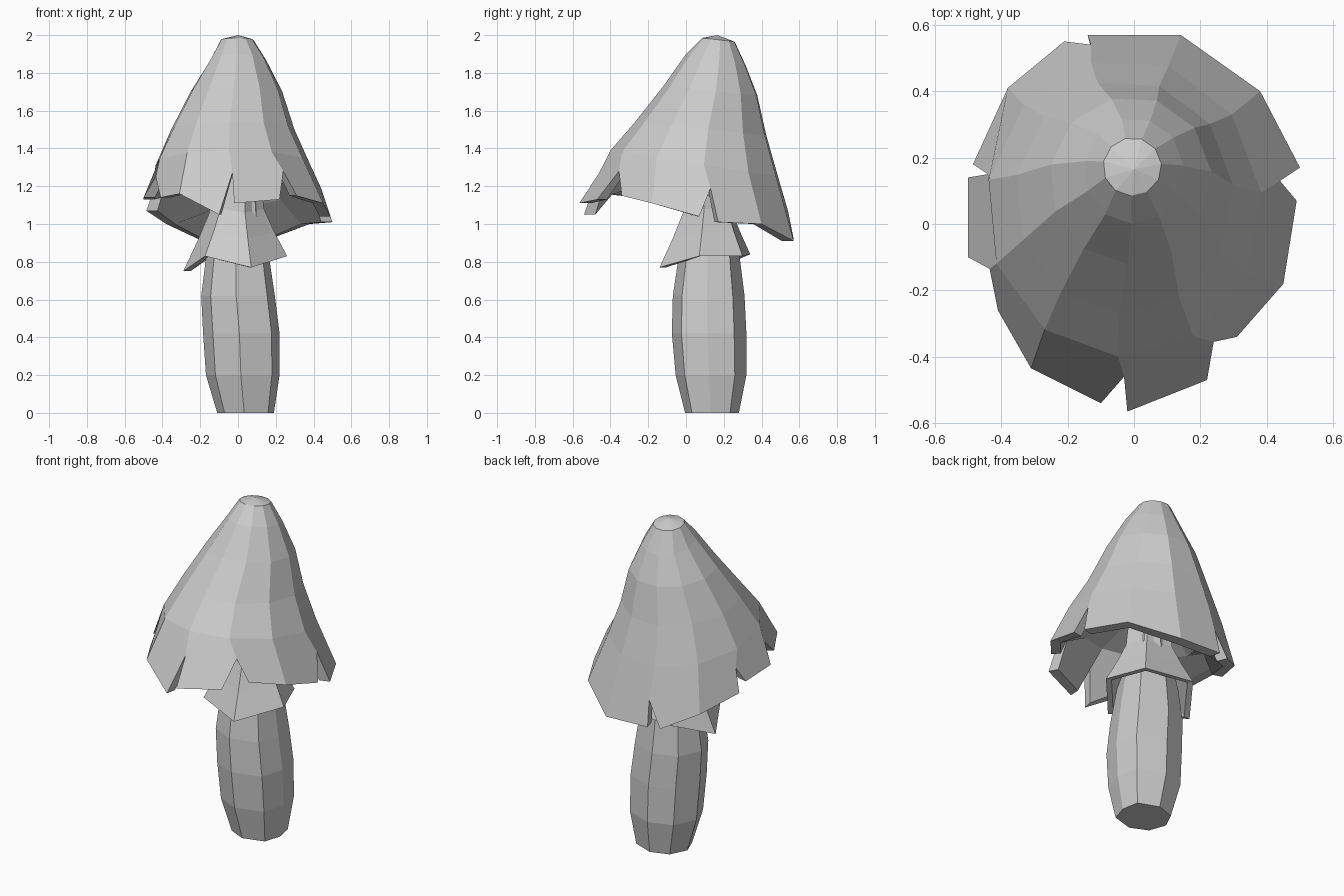
import bpy
import bmesh
import math

cube = bpy.data.objects.get("Cube")
if cube:
    bpy.data.objects.remove(cube, do_unlink=True)

# One plain grey for the whole mushroom
GREY = (0.6, 0.6, 0.6, 1.0)
grey = bpy.data.materials.new("plain grey")
grey.use_nodes = True
grey.diffuse_color = GREY
shader = next(n for n in grey.node_tree.nodes if n.type == 'BSDF_PRINCIPLED')
shader.inputs["Base Color"].default_value = GREY
shader.inputs["Roughness"].default_value = 0.8


def finish(name, bm):
    """Turn a bmesh into a flat-shaded object."""
    mesh = bpy.data.meshes.new(name)
    bm.to_mesh(mesh)
    bm.free()
    mesh.materials.append(grey)
    obj = bpy.data.objects.new(name, mesh)
    bpy.context.scene.collection.objects.link(obj)


def add_ring(bm, points):
    return [bm.verts.new(p) for p in points]


def bridge(bm, upper, lower):
    """Join two rings, listed counter-clockwise, with quads facing outwards."""
    count = len(upper)
    for i in range(count):
        k = (i + 1) % count
        bm.faces.new((upper[i], lower[i], lower[k], upper[k]))


# Cap: torn petals, counter-clockwise, each followed by the notch after it
petals = [
    ([(.50, .17, 1.01), (.38, .40, 1.0), (.14, .57, .91), (-.14, .57, .92)], (-.13, .54, 1.07)),
    ([(-.21, .55, .92), (-.38, .41, 1.0), (-.485, .18, 1.07)], (-.44, .15, 1.2)),
    ([(-.50, .14, 1.13), (-.50, -.10, 1.14)], (-.435, -.135, 1.25)),
    ([(-.41, -.26, 1.14), (-.31, -.435, 1.16), (-.10, -.54, 1.05)], (-.03, -.46, 1.27)),
    ([(-.02, -.565, 1.11), (.22, -.47, 1.13)], (.24, -.355, 1.28)),
    ([(.31, -.34, 1.15), (.45, -.18, 1.11), (.49, .07, 1.04)], (.44, .13, 1.19)),
]


def tilted_ring(angles, shift, width, front_y, back_y, front_z, back_z):
    """Oval ring leaning from a front height to a back height."""
    points = []
    for a in angles:
        t = (math.sin(a) + 1) / 2
        points.append((shift + width * math.cos(a),
                       front_y + (back_y - front_y) * t,
                       front_z + (back_z - front_z) * t))
    return points


def inset(p):
    """Matching point on the inner lip of the rim."""
    return (p[0] * .88, p[1] * .89, p[2])


bm = bmesh.new()
notches, panels = [], []
last_notch = petals[-1][1]
for corners, next_notch in petals:
    # Outer and inner vertex for the notch and every corner of the petal
    notch = add_ring(bm, [last_notch, inset(last_notch)])
    rim = [add_ring(bm, [p, inset(p)]) for p in corners]
    for i in range(len(rim) - 1):
        notches.append(notch if i == 0 else None)
        panels.append((rim[i], rim[i + 1]))
    last_notch = next_notch

# Evenly spaced ribs, one at the start of each panel
angles = [2 * math.pi * i / len(panels) + .1 for i in range(len(panels))]
cap_rings = [  # x shift, width, front y, back y, front z, back z
    (-.005, .088, .085, .26, 1.985, 1.965),
    (0, .15, 0, .32, 1.90, 1.84),
    (-.01, .245, -.12, .385, 1.73, 1.68),
    (-.03, .33, -.27, .435, 1.54, 1.47),
    (-.03, .415, -.40, .50, 1.39, 1.25),
]
rings = [add_ring(bm, tilted_ring(angles, *r)) for r in cap_rings]
for upper, lower in zip(rings, rings[1:]):
    bridge(bm, upper, lower)

# Sloping underside from the lip in to the stalk
gill_outer = add_ring(bm, tilted_ring(angles, -.01, .30, -.30, .37, 1.29, 1.09))
gill_inner = add_ring(bm, tilted_ring(angles, 0, .08, .04, .22, 1.37, 1.33))
bridge(bm, gill_outer, gill_inner)

tip = bm.verts.new((0, .165, 2.0))
last = rings[-1]
for i, (start, end) in enumerate(panels):
    k = (i + 1) % len(panels)
    bm.faces.new((tip, rings[0][i], rings[0][k]))
    edge = [pair for pair in (notches[i], start, end, notches[k]) if pair]
    bm.faces.new([last[i]] + [outer for outer, _ in edge] + [last[k]])
    bm.faces.new([gill_outer[k]] + [inner for _, inner in reversed(edge)] + [gill_outer[i]])
    for (outer_a, inner_a), (outer_b, inner_b) in zip(edge, edge[1:]):
        bm.faces.new((outer_a, inner_a, inner_b, outer_b))
finish("cap", bm)

# Stalk: eight-sided, bulging and slightly bent, squarer on its left side
stalk_rings = [  # min x, max x, min y, max y, z
    (-.08, .09, .04, .22, 1.4),
    (-.12, .12, 0, .24, 1.05),
    (-.17, .165, -.04, .285, .82),
    (-.195, .195, -.07, .31, .62),
    (-.185, .22, -.075, .32, .42),
    (-.17, .22, -.055, .32, .2),
    (-.11, .19, -.005, .28, 0),
]
SIDES = 8
turns = [2 * math.pi * i / SIDES - .05 for i in range(SIDES)]
bm = bmesh.new()
rings = []
for x0, x1, y0, y1, z in stalk_rings:
    points = []
    for a in turns:
        across = min(1, max(math.cos(a), 1.18 * math.cos(a)))
        points.append(((x0 + x1) / 2 + (x1 - x0) / 2 * across,
                       (y0 + y1) / 2 + (y1 - y0) / 2 * math.sin(a), z))
    rings.append(add_ring(bm, points))
for upper, lower in zip(rings, rings[1:]):
    bridge(bm, upper, lower)
bm.faces.new(rings[0])
bm.faces.new(rings[-1][::-1])
finish("stalk", bm)

# Skirt: uneven flared collar under the cap, with a flat lip and hollow inside
skirt_rim = [(.26, .07, .83), (.17, .30, .83), (-.14, .34, .84),
             (-.29, .13, .75), (-.175, -.08, .83), (.07, -.14, .77)]
CENTRE_Y = .125


def skirt_ring(scale, height, droop):
    """Shrink the rim towards the stalk; droop keeps some of its unevenness."""
    return [(x * scale, CENTRE_Y + (y - CENTRE_Y) * scale, height + (z - .8) * droop)
            for x, y, z in skirt_rim]


bm = bmesh.new()
rings = [add_ring(bm, skirt_ring(*s)) for s in
         [(.46, 1.25, 0), (.53, 1.07, .3), (.74, .94, .6), (1, .8, 1), (.87, .8, 1), (.5, .95, .5)]]
for upper, lower in zip(rings, rings[1:]):
    bridge(bm, upper, lower)
finish("skirt", bm)
